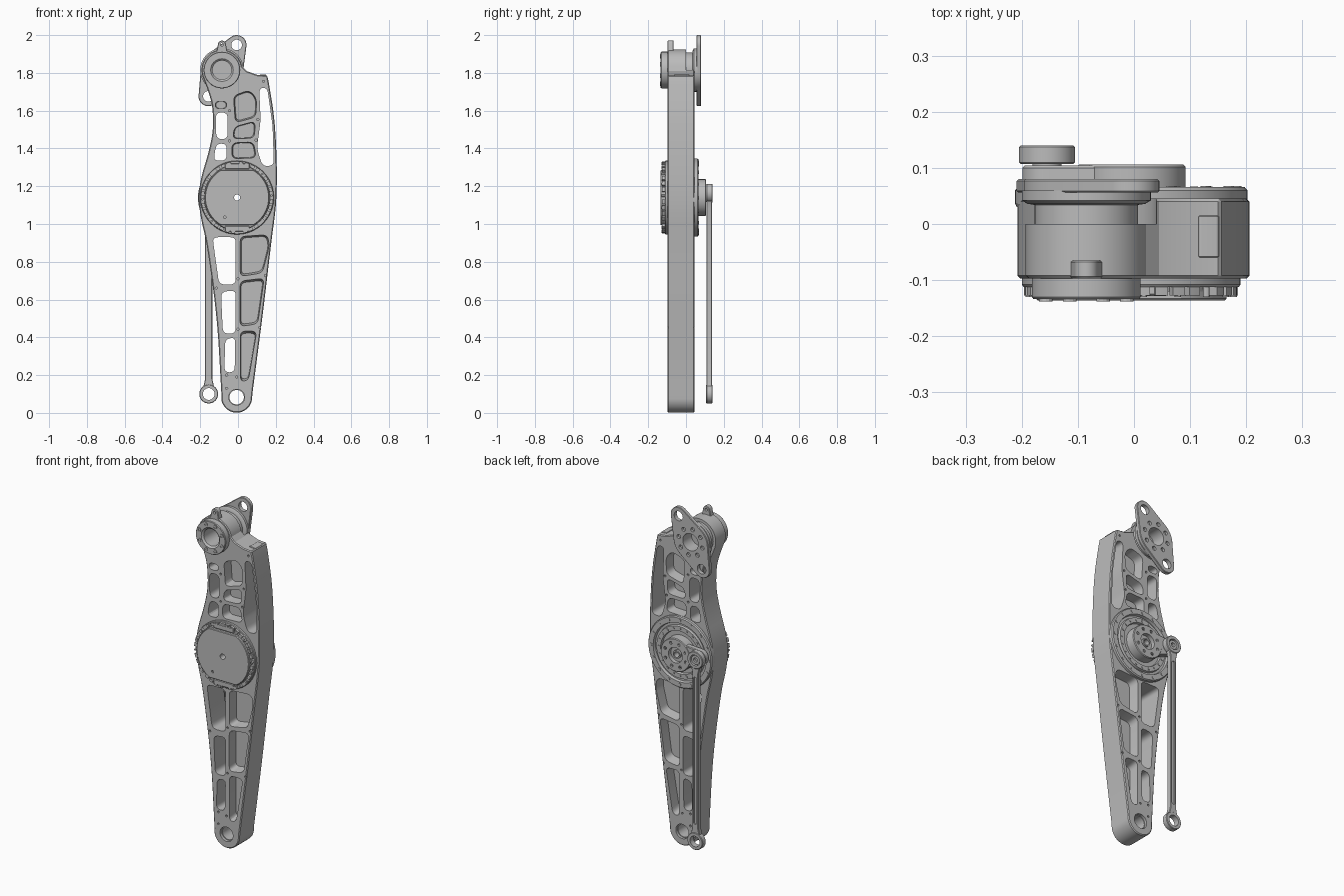
import bpy, bmesh, math
from mathutils import Vector

cube = bpy.data.objects.get("Cube")
if cube:
    bpy.data.objects.remove(cube, do_unlink=True)

grey = bpy.data.materials.new("machined_grey")
grey.use_nodes = True
grey.diffuse_color = (0.5, 0.5, 0.5, 1)
grey.node_tree.nodes["Principled BSDF"].inputs["Base Color"].default_value = grey.diffuse_color

HUB, SHOULDER, FOOT = (-0.005, 1.14), (-0.085, 1.815), (-0.007, 0.083)
ROD_TOP, ROD_LOW = (-0.155, 1.163), (-0.155, 0.1)
FRONT, BACK = -0.097, 0.045


def arc(c, r, a0=0, a1=360, n=48):
    """Points on a circle or arc in the x-z plane."""
    full = a1 - a0 == 360
    steps = n if full else n - 1
    angles = [math.radians(a0 + (a1 - a0) * i / steps) for i in range(n)]
    return [(c[0] + r * math.cos(a), c[1] + r * math.sin(a)) for a in angles]


def rounded(pts, r, closed=True, n=6):
    """Polygon or open path with each corner eased by a short curve."""
    out = []
    for i, p in enumerate(pts):
        if not closed and i in (0, len(pts) - 1):
            out.append(p)
            continue
        p = Vector(p)
        ends = []
        for q in (Vector(pts[i - 1]), Vector(pts[(i + 1) % len(pts)])):
            d = q - p
            ends.append(p + d.normalized() * min(r, d.length * 0.45))
        a, b = ends
        for k in range(n):
            t = k / (n - 1)
            out.append(tuple(a * (1 - t) ** 2 + p * 2 * t * (1 - t) + b * t * t))
    return out


def hull(circles):
    """Convex outline around several (centre, radius) circles."""
    pts = sorted(set(p for c, r in circles for p in arc(c, r)))

    def chain(seq):
        h = []
        for p in seq:
            while len(h) > 1 and ((h[-1][0] - h[-2][0]) * (p[1] - h[-2][1])
                                  - (h[-1][1] - h[-2][1]) * (p[0] - h[-2][0])) <= 1e-9:
                h.pop()
            h.append(p)
        return h[:-1]
    return chain(pts) + chain(pts[::-1])


def add_prism(bm, pts, y0, y1, taper=1.0):
    """Extrude an x-z outline from y0 to y1, scaling the far end by taper."""
    cx = sum(p[0] for p in pts) / len(pts)
    cz = sum(p[1] for p in pts) / len(pts)
    a = [bm.verts.new((x, y0, z)) for x, z in pts]
    b = [bm.verts.new((cx + (x - cx) * taper, y1, cz + (z - cz) * taper)) for x, z in pts]
    faces = [bm.faces.new(a), bm.faces.new(b[::-1])]
    for i in range(len(a)):
        j = (i + 1) % len(a)
        faces.append(bm.faces.new((a[j], a[i], b[i], b[j])))
    bmesh.ops.recalc_face_normals(bm, faces=faces)


def shade(ob):
    bpy.ops.object.select_all(action='DESELECT')
    ob.select_set(True)
    bpy.context.view_layer.objects.active = ob
    bpy.ops.object.shade_smooth_by_angle(angle=math.radians(25))


def link(name, bm):
    me = bpy.data.meshes.new(name)
    bm.to_mesh(me)
    bm.free()
    me.materials.append(grey)
    ob = bpy.data.objects.new(name, me)
    bpy.context.scene.collection.objects.link(ob)
    return ob


def prisms(name, items, cuts=(), bevel=0):
    """Object made of prisms, with optional chamfered edges and cut prisms."""
    bm = bmesh.new()
    for it in items:
        add_prism(bm, *it)
    ob = link(name, bm)
    if bevel:
        m = ob.modifiers.new("edge", 'BEVEL')
        m.width, m.segments, m.angle_limit = bevel, 1, math.radians(60)
    if cuts:
        cutter = prisms(name + "_cutter", cuts)
        cutter.hide_render = True
        m = ob.modifiers.new("cut", 'BOOLEAN')
        m.operation, m.solver, m.use_self, m.object = 'DIFFERENCE', 'EXACT', True, cutter
    if bevel or cuts:
        deps = bpy.context.evaluated_depsgraph_get()
        me = bpy.data.meshes.new_from_object(ob.evaluated_get(deps))
        ob.modifiers.clear()
        ob.data = me
    if cuts:
        bpy.data.objects.remove(cutter, do_unlink=True)
    shade(ob)
    return ob


def lathe(name, c, profile, n=64):
    """Spin a closed loop of (radius, y) points around a y-parallel axis through c."""
    bm = bmesh.new()
    vs = [bm.verts.new((c[0] + r, y, c[1])) for r, y in profile]
    edges = [bm.edges.new(p) for p in zip(vs, vs[1:] + vs[:1])]
    bmesh.ops.spin(bm, geom=vs + edges, cent=(c[0], 0, c[1]), axis=(0, 1, 0),
                   angle=math.tau, steps=n, use_duplicate=False)
    bmesh.ops.remove_doubles(bm, verts=bm.verts, dist=1e-5)
    bmesh.ops.recalc_face_normals(bm, faces=bm.faces)
    shade(link(name, bm))


def bolts(c, ring, r, count, y0, y1, start=0):
    return [(arc(p, r, n=12), y0, y1) for p in arc(c, ring, start, start + 360, count)]


# Main arm: outline, through windows, two-sided pockets
outline = rounded([(0.076, 0.1), (0.135, 0.55), (0.178, 0.92), (0.203, 1.1), (0.207, 1.3), (0.195, 1.55),
                   (0.165, 1.74), (0.155, 1.785)], 0.2, closed=False)
outline += [(0.1, 1.79), (0.045, 1.81)] + arc(SHOULDER, 0.108, 10, 205, 30)
outline += rounded([(-0.16, 1.71), (-0.135, 1.63), (-0.13, 1.5), (-0.155, 1.38), (-0.195, 1.25),
                    (-0.212, 1.14), (-0.195, 1.02), (-0.165, 0.9), (-0.11, 0.5), (-0.088, 0.1)],
                   0.2, closed=False)
outline += arc(FOOT, 0.082, 187, 353, 24)
windows = [
    [(-.135, .93), (-.012, .93), (-.012, .68), (-.1, .68)],
    [(-.09, .64), (-.012, .65), (-.012, .42), (-.08, .42)],
    [(-.068, .39), (-.014, .4), (-.018, .215), (-.072, .215)],
    [(-.118, 1.59), (-.055, 1.59), (-.055, 1.45), (-.115, 1.45)],
    [(-.115, 1.425), (-.06, 1.425), (-.06, 1.335), (-.13, 1.335)],
    [(.112, 1.72), (.155, 1.72), (.183, 1.52), (.19, 1.31), (.13, 1.305), (.1, 1.4), (.12, 1.55)]]
pockets = [
    [(.01, .935), (.155, .945), (.168, .89), (.13, .74), (.01, .72)],
    [(.01, .7), (.14, .715), (.105, .47), (.01, .455)],
    [(.012, .435), (.1, .435), (.055, .17), (.012, .165)],
    [(-.025, 1.68), (.06, 1.71), (.1, 1.665), (.095, 1.565), (-.015, 1.535)],
    [(-.02, 1.515), (.092, 1.545), (.088, 1.455), (-.03, 1.45)],
    [(-.033, 1.43), (.083, 1.435), (.098, 1.35), (-.033, 1.345)],
    [(-.12, 1.65), (-.06, 1.65), (-.06, 1.61), (-.12, 1.61)]]
cuts = [(rounded(w, 0.03), -0.2, 0.2) for w in windows]
for p in pockets:
    cuts += [(rounded(p, 0.03), FRONT - 0.01, -0.04, 0.9), (rounded(p, 0.03), BACK + 0.01, -0.015, 0.9)]
cuts += [(arc(FOOT, 0.042), -0.2, 0.2), (arc(HUB, 0.03), -0.2, 0.2),
         (arc(SHOULDER, 0.065), -0.2, -0.01), (arc(SHOULDER, 0.125), 0.0, 0.2)]
# Small screw holes on both faces
screws = [(-.06, .2), (-.007, .19), (.0, .443), (.115, .452), (.0, .71), (.145, .727), (-.115, .66),
          (.135, 1.755), (-.045, 1.44), (.095, 1.443), (-.045, 1.6), (.105, 1.553), (-.06, .13)]
for s in screws:
    cuts += [(arc(s, 0.006, n=10), FRONT - 0.01, FRONT + 0.012), (arc(s, 0.006, n=10), BACK + 0.01, BACK - 0.012)]
prisms("main_arm", [(outline, FRONT, BACK)], cuts, bevel=0.005)
lathe("foot_bushing", FOOT, [(0.038, -0.08), (0.045, -0.08), (0.045, 0.03), (0.038, 0.03)])

# Plate with two screws on top of the arm's rear post
prisms("post_top_plate", [(rounded([(.114, 1.78), (.152, 1.78), (.15, 1.79), (.116, 1.793)], .004),
                           -0.06, 0.015)], bevel=0.002)

# Front hub: flange, clamp blocks, flat-sided cover
lathe("front_flange", HUB, [(0.016, -0.08), (0.195, -0.08), (0.195, -0.108), (0.192, -0.112),
                            (0.174, -0.112), (0.172, -0.12), (0.016, -0.12)])
blocks = []
for i in range(36):
    if i % 9 not in (0, 4):
        a = 10 * i
        blocks.append((arc(HUB, 0.174, a, a + 7, 4) + arc(HUB, 0.191, a + 7, a, 4), -0.127, -0.108))
prisms("front_clamp_blocks", blocks)
prisms("front_flange_bolts", bolts(HUB, 0.183, 0.006, 18, -0.13, -0.1, 3))
side = math.degrees(math.asin(0.145 / 0.17))
cover = arc(HUB, 0.17, -side, side, 30) + arc(HUB, 0.17, 180 - side, 180 + side, 30)
prisms("front_cover", [(cover, -0.136, -0.11)],
       [(arc(HUB, 0.016, n=24), -0.2, 0), (arc((-.07, 1.035), 0.007, n=12), -0.2, -0.128)], bevel=0.003)
tabs = []
for s in (-1, 1):
    z0, z1 = HUB[1] + s * 0.15, HUB[1] + s * 0.18
    tabs.append(([(-.07, z0), (.06, z0), (.06, z1), (-.07, z1)], -0.128, -0.1))
prisms("front_cover_tabs", tabs, bevel=0.003)

# Back hub: stepped rings, output boss and crank
lathe("back_flange", HUB, [(0.016, 0.03), (0.204, 0.03), (0.207, 0.036), (0.207, 0.06), (0.202, 0.066),
                           (0.172, 0.066), (0.168, 0.05), (0.155, 0.05), (0.152, 0.064), (0.125, 0.064),
                           (0.122, 0.05), (0.016, 0.05)])
prisms("back_flange_bolts", bolts(HUB, 0.188, 0.009, 16, 0.05, 0.068) + bolts(HUB, 0.138, 0.007, 20, 0.05, 0.067))
prisms("drive_boss", [(arc(HUB, 0.097, n=64), 0.04, 0.106)],
       [(arc(HUB, 0.045), 0.082, 0.2), (arc(HUB, 0.016, n=24), 0, 0.09)]
       + bolts(HUB, 0.071, 0.009, 8, 0.095, 0.2, 20), bevel=0.004)
lathe("drive_centre_collar", HUB, [(0.016, 0.075), (0.024, 0.075), (0.024, 0.096), (0.016, 0.096)], 24)
prisms("crank_arm", [(hull([(HUB, 0.075), (ROD_TOP, 0.044)]), 0.07, 0.104)],
       [(arc(HUB, 0.07), 0.0, 0.2)], bevel=0.004)

# Push rod: eyes, shaft with a groove on the back and front
eyes = [(arc(c, 0.05), 0.107, 0.14) for c in (ROD_TOP, ROD_LOW)]
prisms("rod_eyes", eyes, [(arc(c, 0.031), 0.0, 0.3) for c in (ROD_TOP, ROD_LOW)], bevel=0.003)
x, zl, zt = ROD_LOW[0], ROD_LOW[1] + 0.04, ROD_TOP[1] - 0.04
shaft = [(x - .028, zl), (x + .028, zl), (x + .019, zl + .04), (x + .019, zt - .04),
         (x + .028, zt), (x - .028, zt), (x - .019, zt - .04), (x - .019, zl + .04)]
groove = rounded([(x - .01, zl + .06), (x + .01, zl + .06), (x + .01, zt - .06), (x - .01, zt - .06)], 0.01)
prisms("rod_shaft", [(shaft, 0.109, 0.137)], [(groove, 0.13, 0.2), (groove, 0.05, 0.116)], bevel=0.003)
prisms("rod_pin", [(arc(ROD_TOP, 0.026, n=32), 0.08, 0.134)], [(arc(ROD_TOP, 0.012, n=16), 0.12, 0.2)])

# Shoulder joint: hollow spindle, front collar bolts, lug
lathe("shoulder_spindle", SHOULDER, [(0.05, -0.125), (0.06, -0.134), (0.094, -0.134), (0.097, -0.13),
                                     (0.097, -0.09), (0.07, -0.085), (0.07, -0.02), (0.092, -0.01),
                                     (0.092, 0.034), (0.105, 0.036), (0.115, 0.042), (0.115, 0.06),
                                     (0.05, 0.06)])
prisms("shoulder_collar_bolts", bolts(SHOULDER, 0.078, 0.012, 8, -0.138, -0.12, 22.5),
       bolts(SHOULDER, 0.078, 0.006, 8, -0.2, -0.133, 22.5))
lug = (SHOULDER[0], 1.95)
prisms("shoulder_lug", [(hull([(lug, 0.021), ((lug[0], 1.905), 0.03)]), FRONT, -0.065)],
       [(arc(lug, 0.008, n=16), -0.2, 0)], bevel=0.003)

# Two-lobed rocker plate behind the shoulder
lobes = [(-0.007, 1.948), (-0.157, 1.676)]
plate = hull([(SHOULDER, 0.112)] + [(c, 0.052) for c in lobes])
prisms("rocker_plate", [(plate, 0.056, 0.08)],
       [(arc(c, 0.028, n=32), 0, 0.2) for c in lobes] + [(arc(SHOULDER, 0.05), 0, 0.2)]
       + bolts(SHOULDER, 0.078, 0.012, 8, 0.066, 0.2, 10), bevel=0.003)
